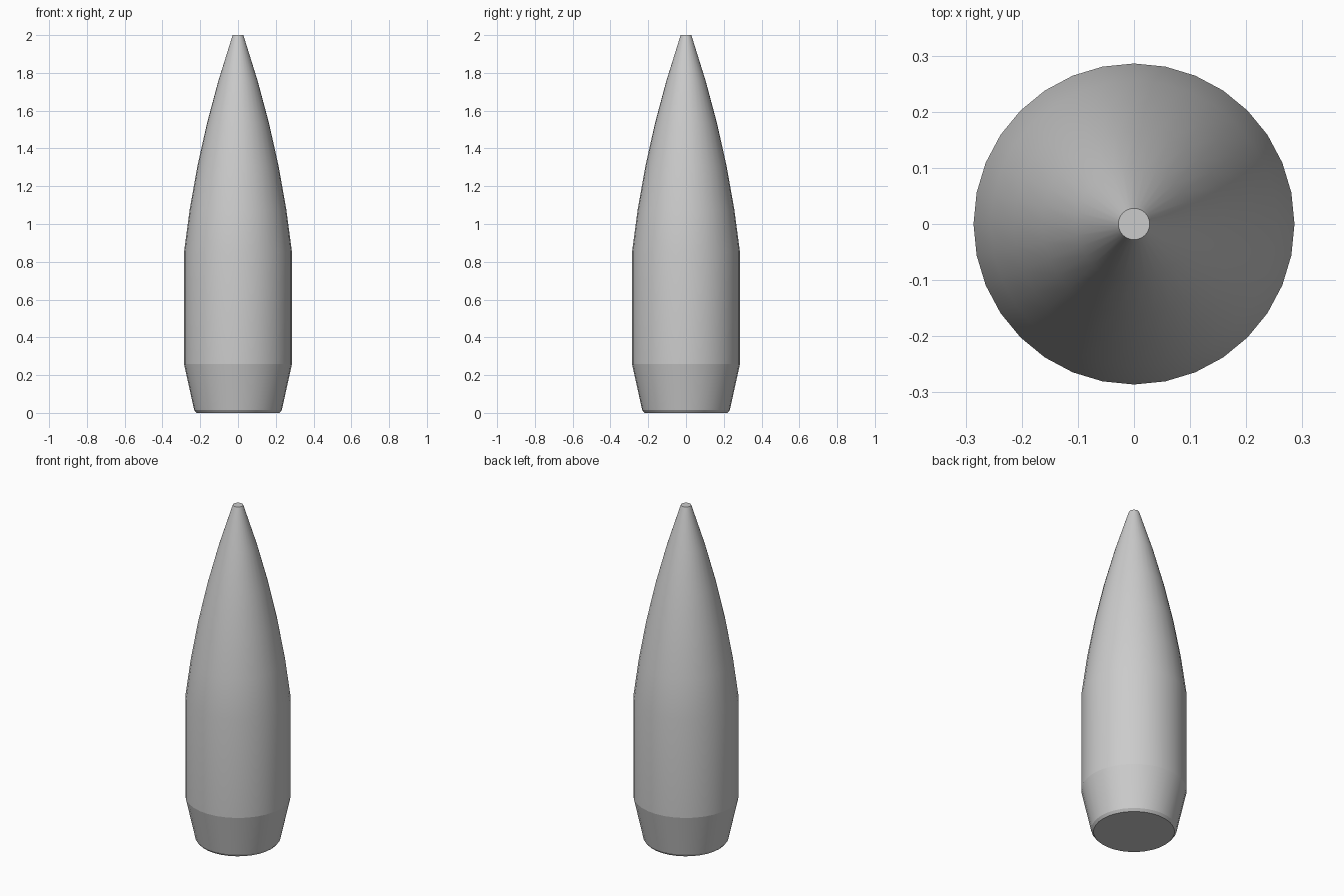
import bpy, bmesh
from math import cos, sin, tau

if "Cube" in bpy.data.objects:
    bpy.data.objects.remove(bpy.data.objects["Cube"])

SIDES = 32
R_BODY, R_TIP = 0.286, 0.032
Z_BODY, Z_TIP = 0.85, 1.988

# Profile (radius, height): chamfered base, tapered tail, straight body
profile = [(0.22, 0.0), (0.232, 0.015), (R_BODY, 0.26), (R_BODY, Z_BODY)]
# Gently bulging nose in five segments
for i in range(1, 6):
    t = i / 5
    bulge = 4 * 0.032 * t * (1 - t)
    profile.append((R_BODY + (R_TIP - R_BODY) * t + bulge,
                    Z_BODY + (Z_TIP - Z_BODY) * t))
# Small blunt tip
profile.append((0.028, 2.0))

# Lathe the profile
bm = bmesh.new()
rings = [[bm.verts.new((r * cos(tau * k / SIDES), r * sin(tau * k / SIDES), z))
          for k in range(SIDES)] for r, z in profile]
for low, high in zip(rings, rings[1:]):
    for k in range(SIDES):
        n = (k + 1) % SIDES
        bm.faces.new((low[k], low[n], high[n], high[k]))
bm.faces.new(rings[0][::-1])
bm.faces.new(rings[-1])

# Smooth shading, with crisp base, tail and tip rings
for f in bm.faces:
    f.smooth = True
for i in (0, 1, 2, len(rings) - 2, len(rings) - 1):
    ring = rings[i]
    for k in range(SIDES):
        bm.edges.get((ring[k], ring[(k + 1) % SIDES])).smooth = False

mesh = bpy.data.meshes.new("projectile_body")
bm.to_mesh(mesh)
bm.free()
bpy.context.collection.objects.link(bpy.data.objects.new("projectile_body", mesh))
